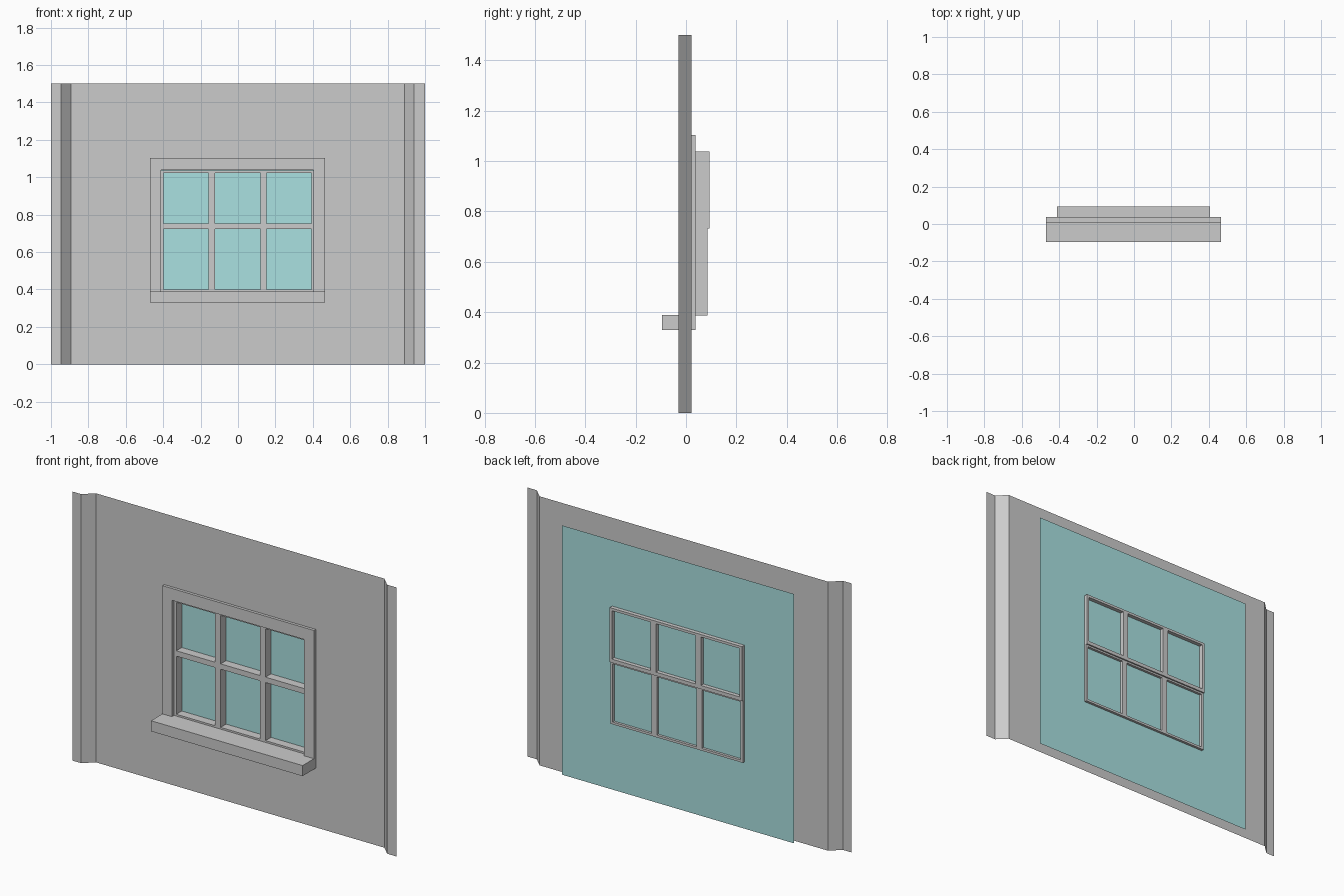
import bpy, bmesh

if "Cube" in bpy.data.objects:
    bpy.data.objects.remove(bpy.data.objects["Cube"])


def lattice(name, xs, zs, holes, y0, y1=None, bend=None):
    """Grid of cells in the xz plane with open cells, extruded from y0 to y1.
    bend optionally gives each column its own y."""
    bm = bmesh.new()
    ys = bend or [y0] * len(xs)
    v = [[bm.verts.new((x, y, z)) for z in zs] for x, y in zip(xs, ys)]
    for i in range(len(xs) - 1):
        for j in range(len(zs) - 1):
            if (i, j) not in holes:
                bm.faces.new((v[i][j], v[i + 1][j], v[i + 1][j + 1], v[i][j + 1]))
    if y1 is not None:
        front = bm.faces[:]
        res = bmesh.ops.extrude_face_region(bm, geom=front, use_keep_orig=True)
        moved = [g for g in res["geom"] if isinstance(g, bmesh.types.BMVert)]
        bmesh.ops.translate(bm, verts=moved, vec=(0, y1 - y0, 0))
        bmesh.ops.recalc_face_normals(bm, faces=bm.faces)
    mesh = bpy.data.meshes.new(name)
    bm.to_mesh(mesh)
    bm.free()
    obj = bpy.data.objects.new(name, mesh)
    bpy.context.collection.objects.link(obj)
    return obj


# Opening and trim outline
OPEN_X = (-0.411, 0.405)
OPEN_Z = (0.389, 1.038)
TRIM_X = (-0.47, 0.465)
TRIM_Z = (0.33, 1.104)

# Wall sheet: side flanges step forward, window opening in the middle
lattice("wall_panel",
        [-1, -0.946, -0.892, *OPEN_X, 0.889, 0.941, 1],
        [0, *OPEN_Z, 1.5], {(3, 1)}, 0,
        bend=[-0.03, -0.03, 0.021, 0.021, 0.021, 0.021, -0.03, -0.03])

# Trim around the opening, and the sill in front of it
lattice("window_trim", [TRIM_X[0], *OPEN_X, TRIM_X[1]],
        [TRIM_Z[0], *OPEN_Z, TRIM_Z[1]], {(1, 1)}, 0.005, 0.038)
lattice("window_sill", TRIM_X, [TRIM_Z[0], OPEN_Z[0]], set(), -0.095, 0.005)

# Two sashes, three panes each
SASH_X = [OPEN_X[0], -0.397, -0.158, -0.124, 0.12, 0.153, 0.392, OPEN_X[1]]
PANES = {(1, 1), (3, 1), (5, 1)}
lattice("lower_sash", SASH_X, [0.386, 0.399, 0.723, 0.733], PANES, 0.024, 0.086)
lattice("upper_sash", SASH_X, [0.733, 0.753, 1.023, 1.037], PANES, 0.024, 0.094)

# Single large glass sheet behind the wall
glass = lattice("glass_sheet", [-0.717, 0.715], [0.014, 1.404], set(), 0.072)
teal = bpy.data.materials.new("teal_glass")
teal.diffuse_color = (0.4, 0.75, 0.75, 1)
teal.use_nodes = True
teal.node_tree.nodes["Principled BSDF"].inputs["Base Color"].default_value = teal.diffuse_color
glass.data.materials.append(teal)
